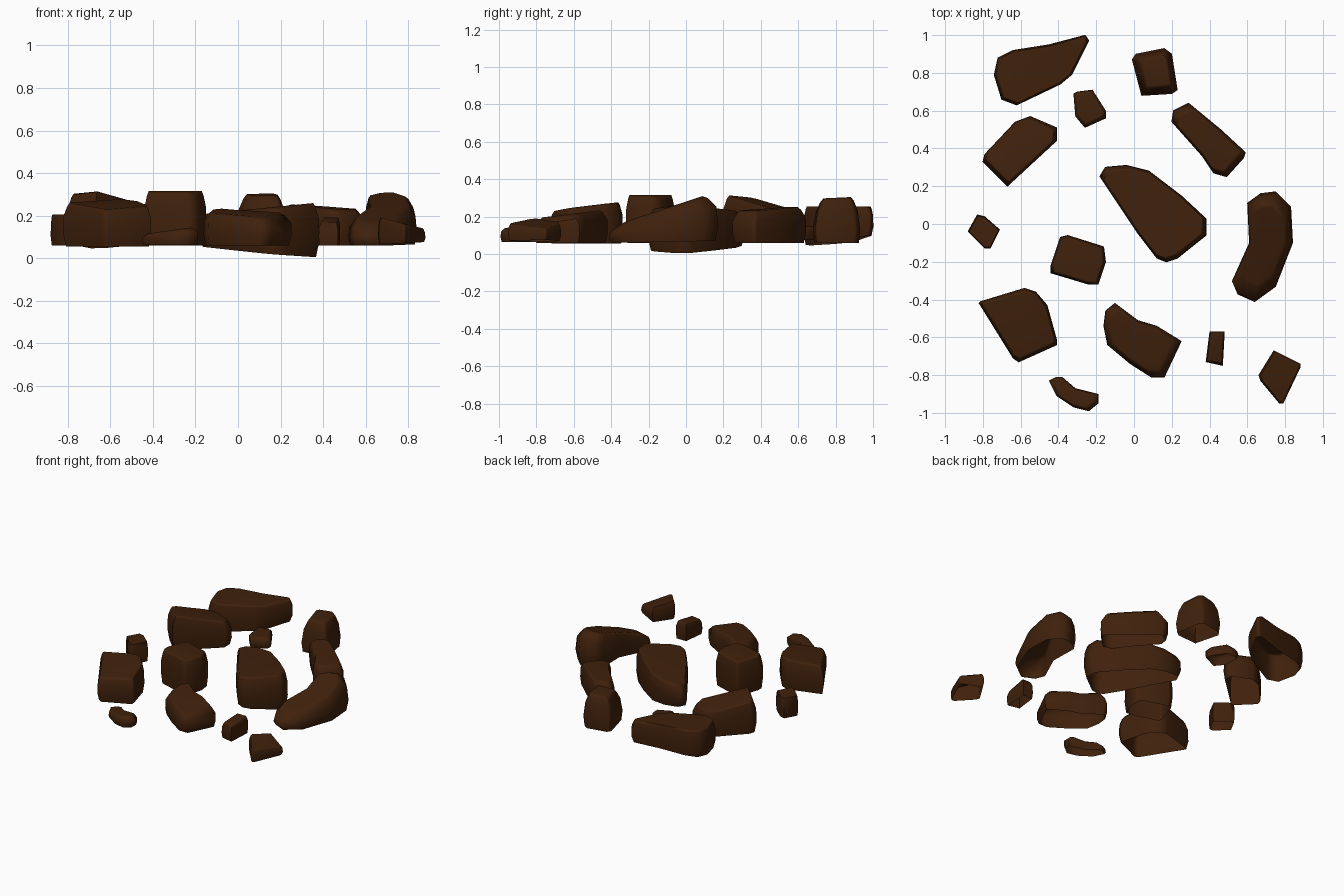
import bpy
import bmesh
from mathutils import Vector

cube = bpy.data.objects.get("Cube")
if cube:
    bpy.data.objects.remove(cube, do_unlink=True)

# One dark brown stone colour
brown = bpy.data.materials.new("dark_brown_stone")
brown.use_nodes = True
colour = (0.051, 0.015, 0.0035, 1)
brown.diffuse_color = colour
shader = brown.node_tree.nodes["Principled BSDF"]
shader.inputs["Base Color"].default_value = colour
shader.inputs["Roughness"].default_value = 0.9


def rock(name, outline, low, high, tilt=(0, 0), under=(0, 0), top_scale=0.88, waist=1):
    """Stack scaled rings of a plan outline into a shell, open underneath, with a tilted top."""
    points = [Vector(p) for p in outline]
    centre = sum(points, Vector((0, 0))) / len(points)
    shoulder = 0.4 * waist + 0.6 * top_scale
    rings = [(0.95, 0), (1.01, 0.3), (waist, 0.7), (shoulder, 0.92), (top_scale, 1)]
    bm = bmesh.new()
    layers = []
    for scale, level in rings:
        layer = []
        for p in points:
            offset = (p - centre) * scale
            base = low + offset.dot(Vector(under))
            top = high + offset.dot(Vector(tilt))
            x, y = centre + offset
            layer.append(bm.verts.new((x, y, base + (top - base) * level)))
        layers.append(layer)
    count = len(points)
    for lower, upper in zip(layers, layers[1:]):
        for i in range(count):
            j = (i + 1) % count
            bm.faces.new((lower[i], lower[j], upper[j], upper[i]))
    cap = bm.faces.new(layers[-1])
    bmesh.ops.recalc_face_normals(bm, faces=bm.faces)
    cap.normal_update()
    if cap.normal.z < 0:
        bmesh.ops.reverse_faces(bm, faces=bm.faces)
    mesh = bpy.data.meshes.new(name)
    bm.to_mesh(mesh)
    bm.free()
    mesh.materials.append(brown)
    obj = bpy.data.objects.new(name, mesh)
    bpy.context.collection.objects.link(obj)
    bpy.ops.object.select_all(action="DESELECT")
    obj.select_set(True)
    bpy.context.view_layer.objects.active = obj
    bpy.ops.object.shade_smooth_by_angle(angle=1.3)
    weighted = obj.modifiers.new("weighted_normals", "WEIGHTED_NORMAL")
    weighted.keep_sharp = True


# Central slab
rock("central_rock",
     [(-.18, .25), (-.15, .3), (-.04, .31), (.08, .28), (.25, .15), (.38, .03),
      (.38, -.06), (.23, -.18), (.17, -.2), (.12, -.18), (.02, -.05)],
     low=.027, high=.235, tilt=(.1, 0), under=(-.08, .02), top_scale=.9)

# Back rocks
rock("back_right_long_rock",
     [(-.74, .79), (-.72, .88), (-.64, .92), (-.45, .95), (-.26, 1), (-.24, .97),
      (-.33, .79), (-.39, .74), (-.62, .63), (-.7, .66)],
     low=.07, high=.255, under=(.06, .08), top_scale=.92)
rock("back_block_rock",
     [(-.01, .87), (.01, .9), (.16, .93), (.2, .9), (.23, .71), (.2, .69), (.04, .68)],
     low=.06, high=.3, tilt=(.02, .05), top_scale=.6, waist=.9)
rock("back_small_rock",
     [(-.32, .69), (-.3, .7), (-.22, .71), (-.15, .6), (-.15, .56), (-.26, .51), (-.31, .57)],
     low=.075, high=.15, top_scale=.75)
rock("back_right_rock",
     [(-.8, .33), (-.79, .37), (-.63, .54), (-.55, .57), (-.41, .51), (-.41, .44), (-.67, .2)],
     low=.06, high=.27, tilt=(-.1, -.2), top_scale=.86)
rock("back_left_rock",
     [(.2, .54), (.21, .6), (.29, .64), (.46, .5), (.59, .38), (.58, .35),
      (.49, .25), (.42, .27), (.36, .36)],
     low=.06, high=.24, tilt=(-.04, .04), top_scale=.8)

# Rocks along both sides
rock("left_curved_rock",
     [(.6, .11), (.67, .16), (.75, .17), (.83, .09), (.84, -.1), (.75, -.33),
      (.64, -.41), (.55, -.37), (.52, -.3), (.61, -.1)],
     low=.065, high=.245, tilt=(0, .33), under=(0, .02), top_scale=.7, waist=.97)
rock("right_small_rock",
     [(-.88, -.04), (-.83, .05), (-.79, .04), (-.71, -.03), (-.76, -.13), (-.79, -.13)],
     low=.06, high=.205, top_scale=.92)
rock("right_block_rock",
     [(-.44, -.22), (-.39, -.07), (-.35, -.06), (-.16, -.12), (-.15, -.2),
      (-.19, -.32), (-.24, -.32), (-.44, -.26)],
     low=.06, high=.315, top_scale=.86)

# Front rocks
rock("front_right_rock",
     [(-.82, -.42), (-.81, -.41), (-.58, -.34), (-.52, -.36), (-.46, -.43),
      (-.41, -.61), (-.41, -.64), (-.61, -.73), (-.64, -.71)],
     low=.055, high=.255, tilt=(.03, .13), top_scale=.88)
rock("front_long_rock",
     [(-.16, -.54), (-.15, -.46), (-.1, -.42), (.02, -.51), (.12, -.54), (.25, -.62),
      (.16, -.81), (.09, -.81), (-.02, -.74), (-.14, -.64)],
     low=.06, high=.215, tilt=(0, .12), top_scale=.78)
rock("front_sliver_rock",
     [(-.45, -.83), (-.41, -.81), (-.38, -.81), (-.31, -.87), (-.19, -.9),
      (-.19, -.95), (-.24, -.99), (-.32, -.97), (-.41, -.91)],
     low=.065, high=.13, tilt=(.14, 0), top_scale=.75)
rock("front_tiny_rock",
     [(.38, -.73), (.4, -.57), (.48, -.57), (.47, -.75)],
     low=.06, high=.18, tilt=(0, .15), top_scale=.8)
rock("front_left_rock",
     [(.66, -.8), (.74, -.67), (.88, -.74), (.88, -.76), (.79, -.95), (.77, -.95), (.67, -.83)],
     low=.07, high=.165, tilt=(-.25, 0), under=(.05, 0), top_scale=.9)
